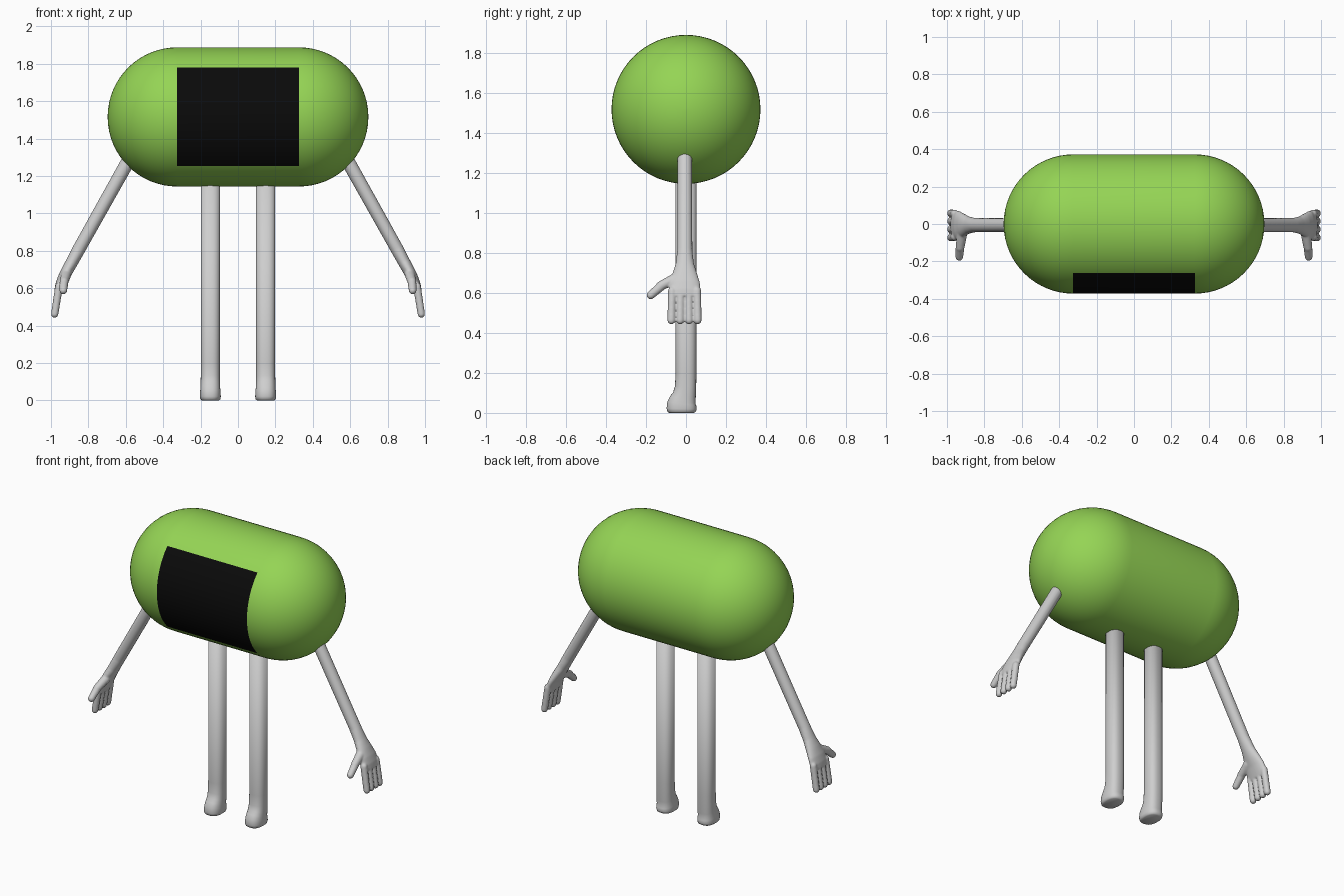
import bpy, bmesh, math
from mathutils import Vector

if "Cube" in bpy.data.objects:
    bpy.data.objects.remove(bpy.data.objects["Cube"])


def material(name, rgb):
    m = bpy.data.materials.new(name)
    m.diffuse_color = (*rgb, 1)
    m.use_nodes = True
    m.node_tree.nodes["Principled BSDF"].inputs["Base Color"].default_value = m.diffuse_color
    return m


GREEN = material("leaf green", (0.30, 0.66, 0.09))
BLACK = material("black", (0.003, 0.003, 0.003))
GREY = material("light grey", (0.62, 0.62, 0.62))


def loft(bm, stations, side, n=24, power=2.0):
    """Skin rings along a path; station = (centre, radius along side, other radius)."""
    pts = [Vector(s[0]) for s in stations]
    rings = []
    for i, (c, a, b) in enumerate(stations):
        t = (pts[min(i + 1, len(pts) - 1)] - pts[max(i - 1, 0)]).normalized()
        u = Vector(side)
        u = (u - t * u.dot(t)).normalized()
        v = t.cross(u)
        ring = []
        for k in range(n):
            ang = 2 * math.pi * k / n
            cs, sn = math.cos(ang), math.sin(ang)
            p = (abs(cs) ** power + abs(sn) ** power) ** (-1 / power)
            ring.append(bm.verts.new(pts[i] + u * a * cs * p + v * b * sn * p))
        rings.append(ring)
    for r, q in zip(rings, rings[1:]):
        for k in range(n):
            bm.faces.new((r[k], r[(k + 1) % n], q[(k + 1) % n], q[k]))
    bm.faces.new(rings[0][::-1])
    bm.faces.new(rings[-1])


def capsule(p, q, r0, r1, steps=8):
    """Stations of a tapered rod with round ends; p and q are the dome centres."""
    p, q = Vector(p), Vector(q)
    d = (q - p).normalized()
    angs = [math.radians(89) * k / steps for k in range(steps + 1)]
    first = [(p - d * r0 * math.sin(a), r0 * math.cos(a), r0 * math.cos(a)) for a in reversed(angs)]
    last = [(q + d * r1 * math.sin(a), r1 * math.cos(a), r1 * math.cos(a)) for a in angs]
    return first + last


def finish(name, bm, mats):
    bmesh.ops.recalc_face_normals(bm, faces=bm.faces)
    me = bpy.data.meshes.new(name)
    bm.to_mesh(me)
    bm.free()
    for m in mats:
        me.materials.append(m)
    me.polygons.foreach_set("use_smooth", [True] * len(me.polygons))
    ob = bpy.data.objects.new(name, me)
    bpy.context.collection.objects.link(ob)
    return ob


# Body: sideways capsule, with a black panel on the front quarter of its tube
CZ, R, HALF = 1.516, 0.372, 0.325
bm = bmesh.new()
loft(bm, capsule((-HALF, 0, CZ), (HALF, 0, CZ), R, R, 16), (0, 0, 1), 64)
for f in bm.faces:
    c = f.calc_center_median()
    if abs(c.x) < 0.1 and c.y < 0 and abs(c.z - CZ) < -c.y:
        f.material_index = 1
finish("body", bm, [GREEN, BLACK])

# Foot and leg rings: height, y centre, half depth, half width
LEG = [(0.0, -0.022, 0.062, 0.045), (0.006, -0.022, 0.071, 0.053), (0.02, -0.022, 0.075, 0.056),
       (0.045, -0.021, 0.073, 0.055), (0.065, -0.016, 0.066, 0.053), (0.09, -0.008, 0.058, 0.052),
       (0.13, -0.002, 0.053, 0.051), (0.2, 0, 0.052, 0.051), (1.25, 0, 0.052, 0.051)]

# Arm and palm rings: x, z, half width along y, half thickness
ARM = [(0.53, 1.38, 0.037, 0.037), (0.6, 1.257, 0.037, 0.037), (0.85, 0.81, 0.038, 0.035),
       (0.885, 0.745, 0.046, 0.033), (0.913, 0.695, 0.062, 0.032), (0.937, 0.65, 0.076, 0.029),
       (0.953, 0.61, 0.08, 0.026), (0.962, 0.58, 0.078, 0.021)]

for s, label in ((1, "right"), (-1, "left")):
    # Leg with foot
    bm = bmesh.new()
    for lo, hi, pw in ((0, len(LEG), 2.5),):
        loft(bm, [((s * 0.148, y, z), d, w) for z, y, d, w in LEG[lo:hi]], (0, 1, 0), 32, pw)
    finish(label + "_leg", bm, [GREY])

    # Arm, palm, four fingers and a thumb, fused into one smooth skin
    bm = bmesh.new()
    loft(bm, [((s * x, -0.006, z), w, t) for x, z, w, t in ARM], (0, 1, 0))
    for y in (-0.073, -0.029, 0.015, 0.058):
        loft(bm, capsule((s * 0.957, y * 0.95, 0.61), (s * 0.98, y, 0.462), 0.021, 0.02), (0, 1, 0), 16)
    loft(bm, capsule((s * 0.918, -0.045, 0.675), (s * 0.93, -0.125, 0.635), 0.028, 0.024), (1, 0, 0), 16)
    loft(bm, capsule((s * 0.93, -0.12, 0.637), (s * 0.934, -0.176, 0.588), 0.024, 0.021), (1, 0, 0), 16)
    arm = finish(label + "_arm", bm, [GREY])
    rm = arm.modifiers.new("fuse", "REMESH")
    rm.mode, rm.voxel_size, rm.use_smooth_shade = "VOXEL", 0.005, True
    sm = arm.modifiers.new("soften", "SMOOTH")
    sm.factor, sm.iterations = 0.5, 8
